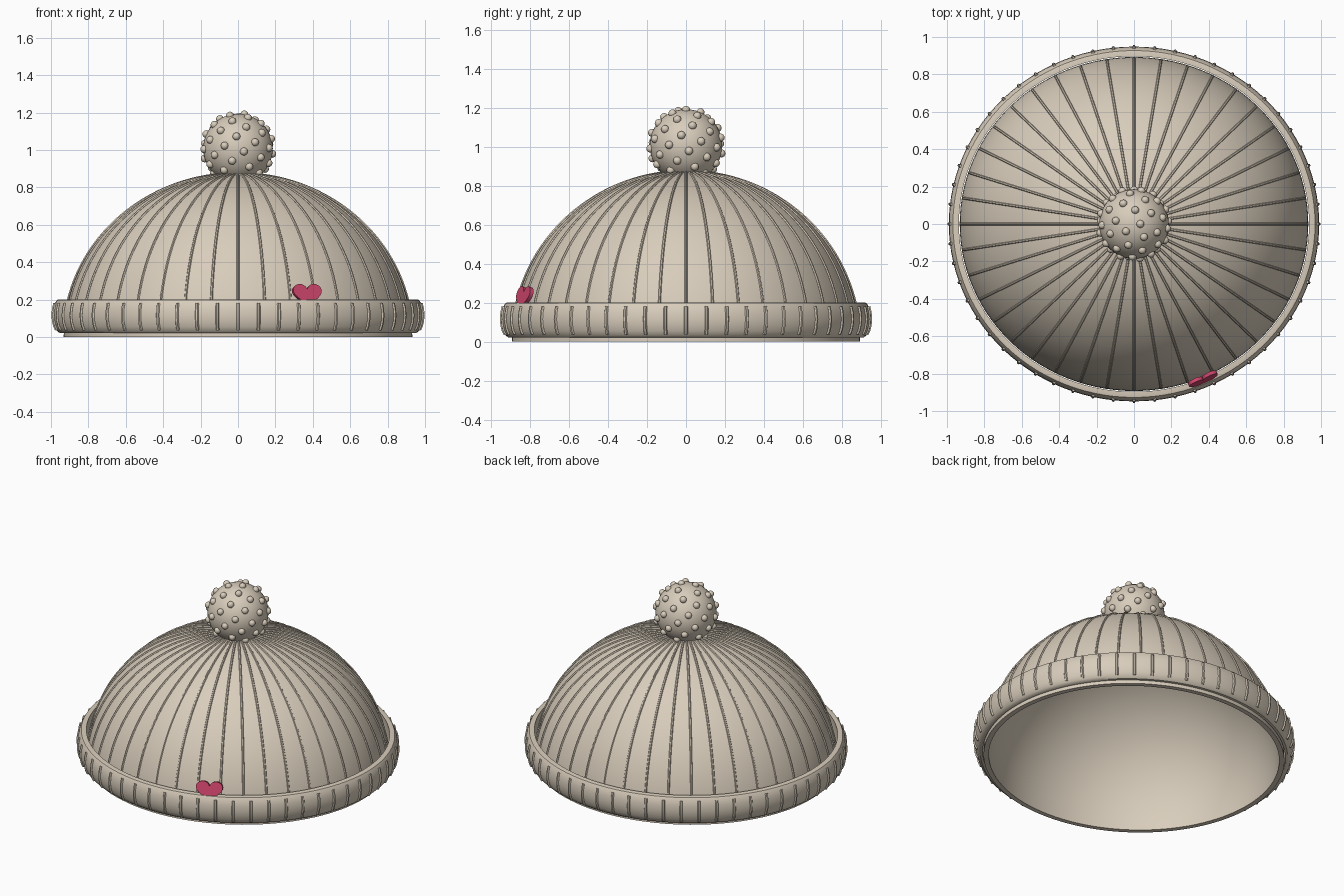
import bpy, bmesh, math
from mathutils import Matrix, Vector

if "Cube" in bpy.data.objects:
    bpy.data.objects.remove(bpy.data.objects["Cube"])

SY = 0.958            # the hat is slightly narrower front to back
A, H = 0.932, 0.875   # dome radius and height


def material(name, rgb):
    m = bpy.data.materials.new(name)
    m.diffuse_color = (*rgb, 1)
    m.use_nodes = True
    m.node_tree.nodes["Principled BSDF"].inputs["Base Color"].default_value = m.diffuse_color
    return m


wool = material("beige wool", (0.69, 0.61, 0.50))
pink = material("heart pink", (0.62, 0.06, 0.15))


def finish(name, bm, mat, angle=35):
    bmesh.ops.recalc_face_normals(bm, faces=bm.faces)
    me = bpy.data.meshes.new(name)
    bm.to_mesh(me)
    bm.free()
    ob = bpy.data.objects.new(name, me)
    bpy.context.collection.objects.link(ob)
    me.materials.append(mat)
    bpy.ops.object.select_all(action='DESELECT')
    ob.select_set(True)
    bpy.context.view_layer.objects.active = ob
    bpy.ops.object.shade_smooth_by_angle(angle=math.radians(angle))
    return ob


def lathe(name, profile, closed, mat, steps=112):
    """Spin an (r, z) profile round z and squash it along y."""
    bm = bmesh.new()
    vs = [bm.verts.new((r, 0, z)) for r, z in profile]
    for i in range(len(vs) - (0 if closed else 1)):
        bm.edges.new((vs[i], vs[(i + 1) % len(vs)]))
    bmesh.ops.spin(bm, geom=bm.verts[:] + bm.edges[:], cent=(0, 0, 0), axis=(0, 0, 1),
                   angle=2 * math.pi, steps=steps, use_duplicate=False)
    bmesh.ops.remove_doubles(bm, verts=bm.verts, dist=1e-4)
    bmesh.ops.scale(bm, vec=(1, SY, 1), verts=bm.verts)
    return finish(name, bm, mat)


def ribs(name, path, count, radius):
    """Thin tubes following an (r, z) path, repeated round z."""
    cu = bpy.data.curves.new(name, 'CURVE')
    cu.dimensions = '3D'
    cu.bevel_depth = radius
    cu.bevel_resolution = 1
    cu.use_fill_caps = True
    for k in range(count):
        a = 2 * math.pi * k / count
        sp = cu.splines.new('POLY')
        sp.points.add(len(path) - 1)
        for p, (r, z) in zip(sp.points, path):
            p.co = (r * math.cos(a), r * math.sin(a) * SY, z, 1)
    ob = bpy.data.objects.new(name, cu)
    bpy.context.collection.objects.link(ob)
    cu.materials.append(wool)
    bpy.ops.object.select_all(action='DESELECT')
    ob.select_set(True)
    bpy.context.view_layer.objects.active = ob
    bpy.ops.object.convert(target='MESH')
    bpy.ops.object.shade_smooth_by_angle(angle=math.radians(50))


def arc(a, h, t0, t1, n):
    return [(a * math.cos(t), h * math.sin(t))
            for t in (t0 + (t1 - t0) * i / n for i in range(n + 1))]


# Dome: outer and inner shell joined by a rim at the bottom
half = math.pi / 2
lathe("hat_dome", arc(A, H, half, 0, 32) + arc(A - 0.032, H - 0.032, 0, half, 32), False, wool)

# Folded cuff standing slightly away from the dome
lathe("hat_cuff", [(0.937, 0.02), (0.953, 0.021), (0.967, 0.032), (0.979, 0.055), (0.987, 0.085),
                   (0.990, 0.115), (0.987, 0.15), (0.979, 0.18), (0.968, 0.198), (0.960, 0.2),
                   (0.936, 0.2), (0.942, 0.11)], True, wool)

# Knitted ribs on the dome and the cuff
ribs("dome_ribs", arc(A + 0.001, H + 0.001, math.radians(82), math.radians(7), 28), 40, 0.007)
ribs("cuff_ribs", [(0.971, 0.038), (0.981, 0.06), (0.987, 0.085), (0.990, 0.115),
                   (0.987, 0.15), (0.980, 0.18)], 56, 0.009)

# Pompom ball with small bumps spread evenly over it
C, R, N = Vector((0, 0, 1.007)), 0.186, 60
bm = bmesh.new()
bmesh.ops.create_uvsphere(bm, u_segments=48, v_segments=24, radius=R,
                          matrix=Matrix.Translation(C))
finish("pompom", bm, wool)
bm = bmesh.new()
for i in range(N):
    z = 1 - 2 * (i + 0.5) / N
    r, a = math.sqrt(1 - z * z), i * math.pi * (1 + math.sqrt(5))
    p = C + R * Vector((r * math.cos(a), r * math.sin(a), z))
    bmesh.ops.create_uvsphere(bm, u_segments=16, v_segments=8, radius=0.021,
                              matrix=Matrix.Translation(p))
finish("pompom_bumps", bm, wool)

# Heart badge leaning on the dome, its tip tucked behind the cuff
bm = bmesh.new()
outline = []
for i in range(48):
    t = 2 * math.pi * i / 48
    x = 16 * math.sin(t) ** 3
    z = 13 * math.cos(t) - 5 * math.cos(2 * t) - 2 * math.cos(3 * t) - math.cos(4 * t)
    outline.append(bm.verts.new((x * 0.0052, -0.01, z * 0.0046)))
front = bm.faces.new(outline)
back = bmesh.ops.extrude_face_region(bm, geom=[front])["geom"]
bmesh.ops.translate(bm, vec=(0, 0.02, 0),
                    verts=[v for v in back if isinstance(v, bmesh.types.BMVert)])
place = (Matrix.Translation((0.37, -0.832, 0.228)) @ Matrix.Rotation(math.radians(24), 4, 'Z')
         @ Matrix.Rotation(math.radians(-16), 4, 'X'))
bm.transform(place)
finish("heart_badge", bm, pink)
